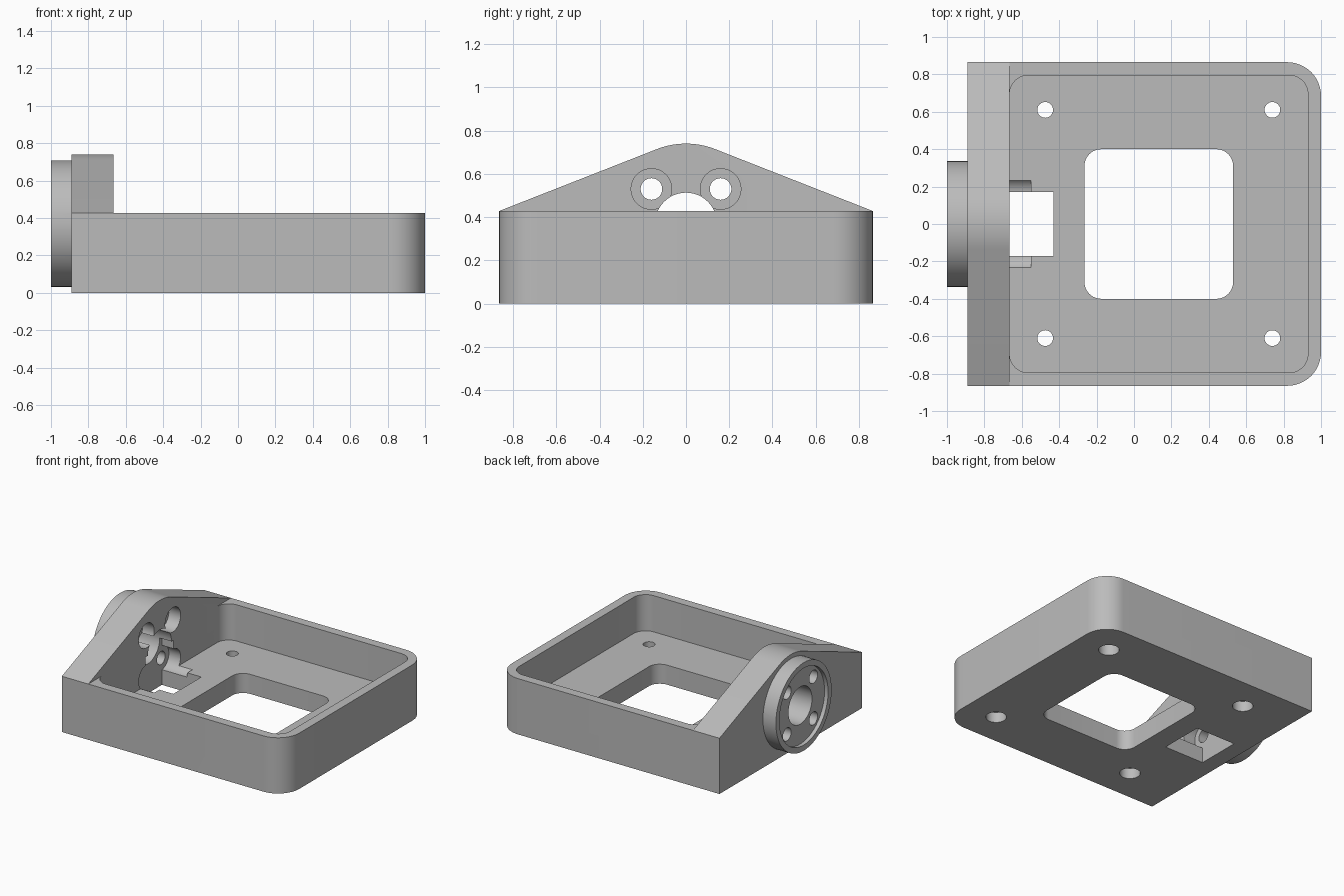
import bpy, bmesh
from math import pi, sin, cos, radians
from mathutils import Vector

cube = bpy.data.objects.get("Cube")
if cube:
    bpy.data.objects.remove(cube, do_unlink=True)

grey = bpy.data.materials.new("plain_grey")
grey.use_nodes = True
COLOUR = (0.5, 0.5, 0.5, 1)
grey.diffuse_color = COLOUR
grey.node_tree.nodes["Principled BSDF"].inputs["Base Color"].default_value = COLOUR


def arc(cx, cy, r, start, end, steps):
    """Points along an arc, angles in degrees."""
    return [(cx + r * cos(radians(start + (end - start) * i / steps)),
             cy + r * sin(radians(start + (end - start) * i / steps)))
            for i in range(steps + 1)]


def circle(cx, cy, r, steps=48):
    return arc(cx, cy, r, 0, 360, steps)[:-1]


def rounded(x0, x1, half, r_left, r_right):
    """Rectangle outline with its own radius at each x end."""
    pts = []
    for x, y, r, a in ((x1, half, r_right, 0), (x0, half, r_left, 90),
                       (x0, -half, r_left, 180), (x1, -half, r_right, 270)):
        if r == 0:
            pts.append((x, y))
            continue
        cx = x - r if x == x1 else x + r
        cy = y - r if y > 0 else y + r
        pts += arc(cx, cy, r, a, a + 90, 12)
    return pts


def prism(name, pts, axis, lo, hi):
    """Extrude an outline along z (points are x, y) or x (points are y, z)."""
    bm = bmesh.new()
    place = (lambda p: (p[0], p[1], lo)) if axis == "z" else (lambda p: (lo, p[0], p[1]))
    step = Vector((0, 0, hi - lo)) if axis == "z" else Vector((hi - lo, 0, 0))
    face = bm.faces.new([bm.verts.new(place(p)) for p in pts])
    grown = bmesh.ops.extrude_face_region(bm, geom=[face])["geom"]
    bmesh.ops.translate(bm, vec=step, verts=[v for v in grown if isinstance(v, bmesh.types.BMVert)])
    bmesh.ops.recalc_face_normals(bm, faces=bm.faces)
    mesh = bpy.data.meshes.new(name)
    bm.to_mesh(mesh)
    bm.free()
    mesh.materials.append(grey)
    obj = bpy.data.objects.new(name, mesh)
    bpy.context.collection.objects.link(obj)
    return obj


def combine(target, tool, operation):
    """Apply a boolean and discard the tool."""
    tool.hide_render = True
    mod = target.modifiers.new("boolean", "BOOLEAN")
    mod.operation, mod.solver, mod.object = operation, "EXACT", tool
    bpy.context.view_layer.update()
    result = bpy.data.meshes.new_from_object(
        target.evaluated_get(bpy.context.evaluated_depsgraph_get()))
    target.modifiers.clear()
    target.data = result
    bpy.data.objects.remove(tool, do_unlink=True)


# Main dimensions
BACK, INNER, FRONT, HALF, RIM = -0.89, -0.665, 1.0, 0.865, 0.428
FLOOR, AXIS, POCKET = 0.15, 0.37, -0.765

# Tray: outer block with hollowed interior
body = prism("motor_tray", rounded(BACK, FRONT, HALF, 0, 0.18), "z", 0, RIM)
combine(body, prism("cavity", rounded(INNER, 0.93, 0.795, 0.1, 0.1), "z", FLOOR, 0.6), "DIFFERENCE")

# Sloped end wall with a rounded crest
crest = [(-HALF, RIM), (-0.6, 0.2), (0.6, 0.2), (HALF, RIM)]
crest += arc(0, AXIS, 0.37, 69, 111, 16)
combine(body, prism("crest", crest, "x", BACK, INNER), "UNION")

# Round coupling flange with a shallow recess
combine(body, prism("flange", circle(0, AXIS, 0.338, 72), "x", -1, BACK + 0.02), "UNION")
combine(body, prism("recess", circle(0, AXIS, 0.295, 72), "x", -1.1, -0.97), "DIFFERENCE")

# Floor window and cable slot reaching under the wall
combine(body, prism("window", rounded(-0.265, 0.53, 0.4, 0.09, 0.09), "z", -0.1, 0.3), "DIFFERENCE")
combine(body, prism("slot", rounded(POCKET, -0.43, 0.17, 0, 0), "z", -0.1, AXIS), "DIFFERENCE")

# Shaft bore and four counterbored flange holes
combine(body, prism("bore", circle(0, AXIS, 0.143), "x", -1.1, -0.6), "DIFFERENCE")
for sy in (-1, 1):
    for sz in (-1, 1):
        y, z = 0.16 * sy, AXIS + 0.16 * sz
        combine(body, prism("bolt_hole", circle(y, z, 0.05, 32), "x", -1.1, -0.7), "DIFFERENCE")
        combine(body, prism("counterbore", circle(y, z, 0.094), "x", POCKET, -0.55), "DIFFERENCE")

# Four floor screw holes, widened underneath
for x in (-0.475, 0.74):
    for y in (-0.61, 0.61):
        combine(body, prism("screw_hole", circle(x, y, 0.042, 32), "z", -0.1, 0.3), "DIFFERENCE")
        combine(body, prism("screw_head", circle(x, y, 0.072, 32), "z", -0.1, 0.08), "DIFFERENCE")

# Smooth round surfaces, crisp edges
bpy.ops.object.select_all(action="DESELECT")
body.select_set(True)
bpy.context.view_layer.objects.active = body
bpy.ops.object.shade_smooth_by_angle(angle=radians(30))
